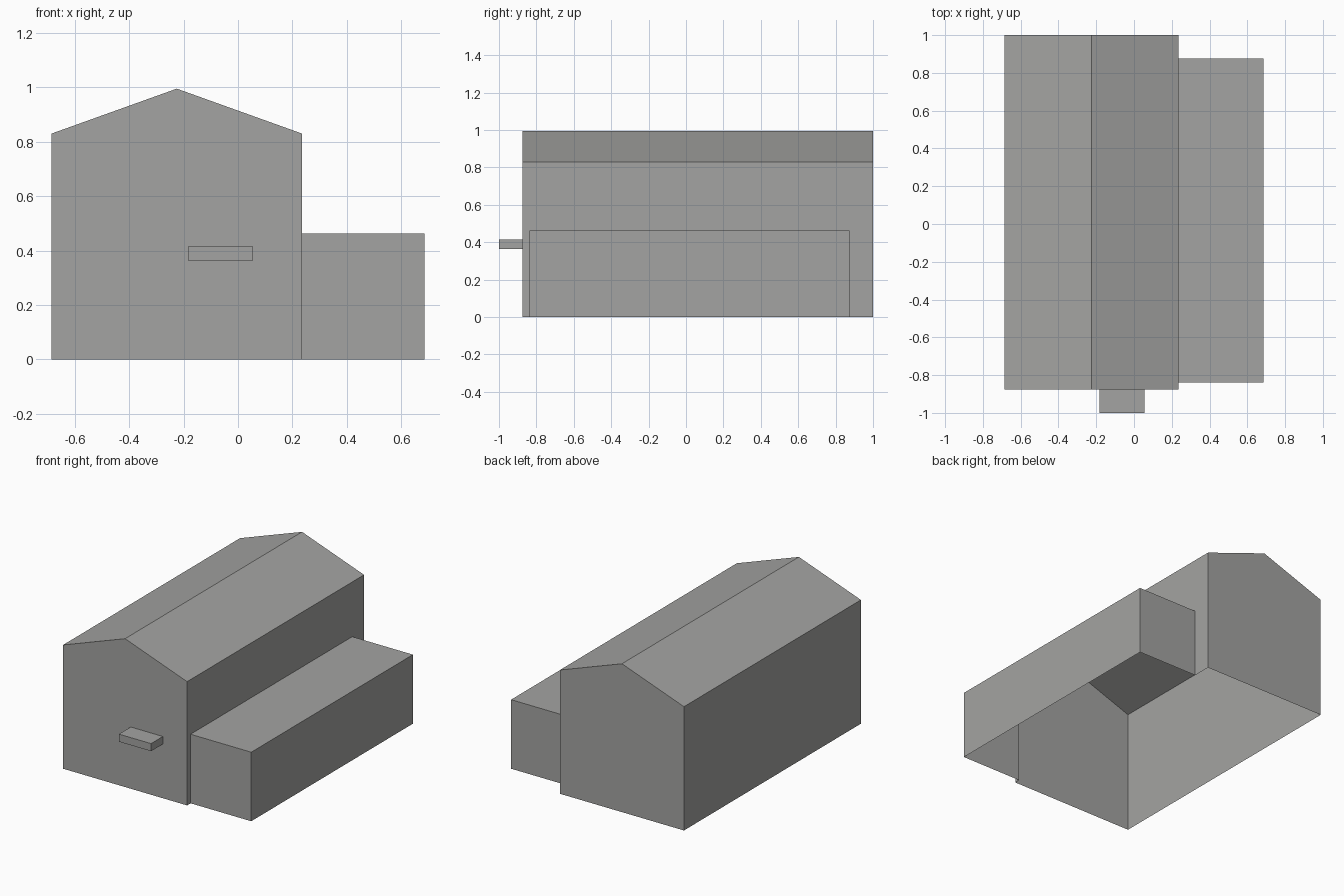
import bpy
import bmesh
from mathutils import Vector

cube = bpy.data.objects.get("Cube")
if cube:
    bpy.data.objects.remove(cube, do_unlink=True)

grey = bpy.data.materials.new("plain grey")
grey.use_nodes = True
grey.diffuse_color = (0.37, 0.37, 0.36, 1)
grey.node_tree.nodes["Principled BSDF"].inputs["Base Color"].default_value = grey.diffuse_color

# Main dimensions
LEFT, RIDGE_X, RIGHT, OUTER = -0.685, -0.225, 0.235, 0.685
FRONT, BACK = -0.875, 1.0
ANNEX_FRONT, ANNEX_BACK = -0.838, 0.875
EAVE, RIDGE, ANNEX_TOP = 0.83, 0.995, 0.463


def prism(name, profile, y0, y1, open_sides, patch=None):
    """Extrude an (x, z) profile along y, leaving out faces that point to open_sides."""
    bm = bmesh.new()
    base = bm.faces.new([bm.verts.new((x, y0, z)) for x, z in profile])
    result = bmesh.ops.extrude_face_region(bm, geom=[base], use_keep_orig=True)
    moved = [v for v in result["geom"] if isinstance(v, bmesh.types.BMVert)]
    bmesh.ops.translate(bm, verts=moved, vec=(0, y1 - y0, 0))
    bmesh.ops.recalc_face_normals(bm, faces=bm.faces)
    hidden = [f for f in bm.faces
              if any(f.normal.dot(Vector(side)) > 0.99 for side in open_sides)]
    bmesh.ops.delete(bm, geom=hidden, context='FACES')
    if patch:
        bm.faces.new([bm.verts.new(p) for p in patch])
        bmesh.ops.remove_doubles(bm, verts=bm.verts, dist=0.0001)
    mesh = bpy.data.meshes.new(name)
    bm.to_mesh(mesh)
    bm.free()
    mesh.materials.append(grey)
    obj = bpy.data.objects.new(name, mesh)
    bpy.context.collection.objects.link(obj)
    return obj


def rectangle(x0, x1, z0, z1):
    return [(x0, z0), (x1, z0), (x1, z1), (x0, z1)]


DOWN, TO_LEFT, TO_RIGHT, TO_BACK = (0, 0, -1), (-1, 0, 0), (1, 0, 0), (0, 1, 0)

# Gabled hall, open below, with a side wall that opens into the annex
hall = [(LEFT, 0), (RIGHT, 0), (RIGHT, EAVE), (RIDGE_X, RIDGE), (LEFT, EAVE)]
wall = [(FRONT, 0), (ANNEX_FRONT, 0), (ANNEX_FRONT, ANNEX_TOP), (ANNEX_BACK, ANNEX_TOP),
        (ANNEX_BACK, 0), (BACK, 0), (BACK, EAVE), (FRONT, EAVE)]
prism("gabled_hall", hall, FRONT, BACK, [DOWN, TO_RIGHT],
      patch=[(RIGHT, y, z) for y, z in wall])

# Flat-roofed annex, open below and towards the hall
prism("side_annex", rectangle(RIGHT, OUTER, 0, ANNEX_TOP),
      ANNEX_FRONT, ANNEX_BACK, [DOWN, TO_LEFT])

# Small canopy on the front wall
prism("front_canopy", rectangle(-0.183, 0.055, 0.363, 0.414), -1.0, FRONT, [TO_BACK])
